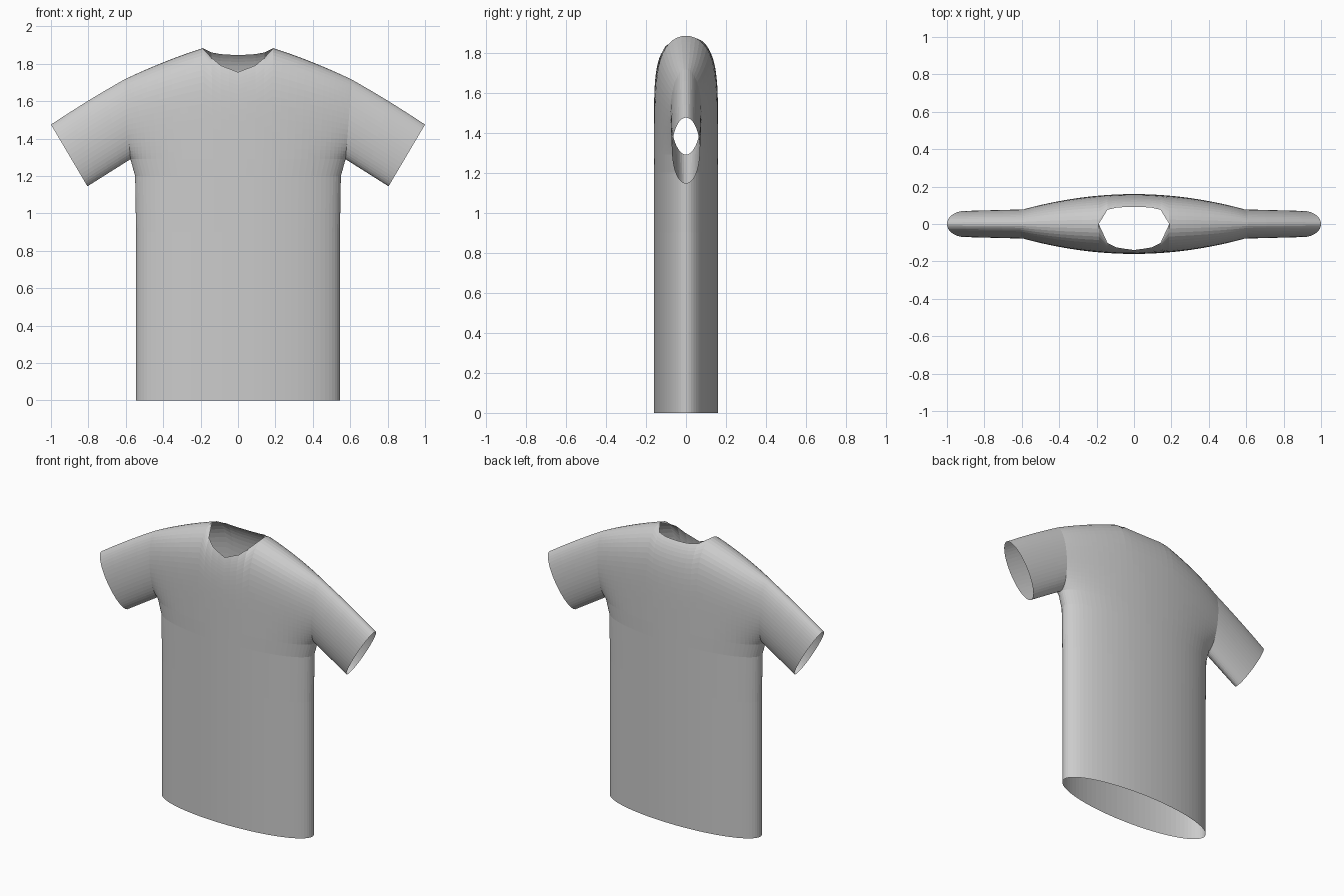
import bpy
import bmesh
from math import sin, cos, pi, sqrt

cube = bpy.data.objects.get("Cube")
if cube:
    bpy.data.objects.remove(cube, do_unlink=True)

COLS, ROWS = 40, 24
ARMPIT = 1.29
NECK_S = sin(pi * 0.1)      # fraction of the half width taken by the neck hole

fabric = bpy.data.materials.new("light grey fabric")
fabric.use_nodes = True
grey = (0.6, 0.6, 0.6, 1)
fabric.diffuse_color = grey
fabric.node_tree.nodes["Principled BSDF"].inputs["Base Color"].default_value = grey


def make_object(name, grids):
    """Join grids of points into one open cloth surface."""
    bm = bmesh.new()
    for grid in grids:
        rows = [[bm.verts.new(p) for p in row] for row in grid]
        for a, b in zip(rows, rows[1:]):
            for i in range(len(a) - 1):
                bm.faces.new((a[i], a[i + 1], b[i + 1], b[i]))
    bmesh.ops.remove_doubles(bm, verts=bm.verts, dist=0.0005)
    bmesh.ops.dissolve_degenerate(bm, edges=bm.edges, dist=0.0002)
    bmesh.ops.recalc_face_normals(bm, faces=bm.faces)
    mesh = bpy.data.meshes.new(name)
    bm.to_mesh(mesh)
    bm.free()
    mesh.materials.append(fabric)
    obj = bpy.data.objects.new(name, mesh)
    bpy.context.collection.objects.link(obj)
    return obj


def shoulder_height(s):
    d = 0.61 * abs(s) - 0.185
    return min(1.89, 1.885 - 0.32 * d - 0.19 * d * d)


def neckline(s, side):
    """Low pointed neckline in front, shallow curve behind."""
    a = abs(s) / NECK_S
    if a > 0.99:
        return shoulder_height(s)
    if side > 0:
        return 1.848 + 0.03 * a ** 3
    return 1.755 + 0.074 * a if a < 0.6 else 1.8 + 0.21 * (a - 0.6)


def half_width(t):
    return 0.575 + 0.035 * t


def arm_depth(t):
    return 0.078 * 2 * sqrt(max(0, t * (1 - t)))


def upper_point(s, v, side):
    top = shoulder_height(s)
    rim = (neckline(s, side) - ARMPIT) / (top - ARMPIT)
    t = rim * 0.5 * (1 - cos(pi * v))
    chest = 0.16 * sqrt(max(0, 1 - s * s)) * sqrt(max(0, 1 - t ** 5.5))
    depth = sqrt(chest ** 2 + (arm_depth(t) * s * s) ** 2)
    return (half_width(t) * s, side * depth, ARMPIT + t * (top - ARMPIT))


# Torso: straight elliptical body, then a yoke rounding over to the shoulders
spread = [sin(pi * (i / COLS - 0.5)) for i in range(COLS + 1)]
body_rings = [(0, 0.545), (0.9, 0.545), (1.2, 0.55)]
sheets = []
for side in (-1, 1):
    sheet = [[(w * s, side * 0.16 * sqrt(max(0, 1 - s * s)), z) for s in spread]
             for z, w in body_rings]
    sheet += [[upper_point(s, j / ROWS, side) for s in spread]
              for j in range(ROWS + 1)]
    sheets.append(sheet)
make_object("torso", sheets)


# Sleeves: open tubes from the arm seam down to the slanted cuff
def sleeve_ring(x_side, f):
    ring = []
    for j in range(2 * ROWS + 1):
        angle = pi * j / ROWS
        t = 0.5 * (1 - cos(angle))
        seam_z = ARMPIT + t * (shoulder_height(1) - ARMPIT)
        cuff_x, cuff_z = 0.805 + 0.195 * t, 1.145 + 0.33 * t
        x = half_width(t) * (1 - f) + cuff_x * f
        z = seam_z * (1 - f) + cuff_z * f + 0.02 * t * f * (1 - f)
        ring.append((x_side * x, sin(angle) * (0.078 - 0.008 * f), z))
    return ring


for name, x_side in (("left_sleeve", 1), ("right_sleeve", -1)):
    make_object(name, [[sleeve_ring(x_side, k / 4) for k in range(5)]])
